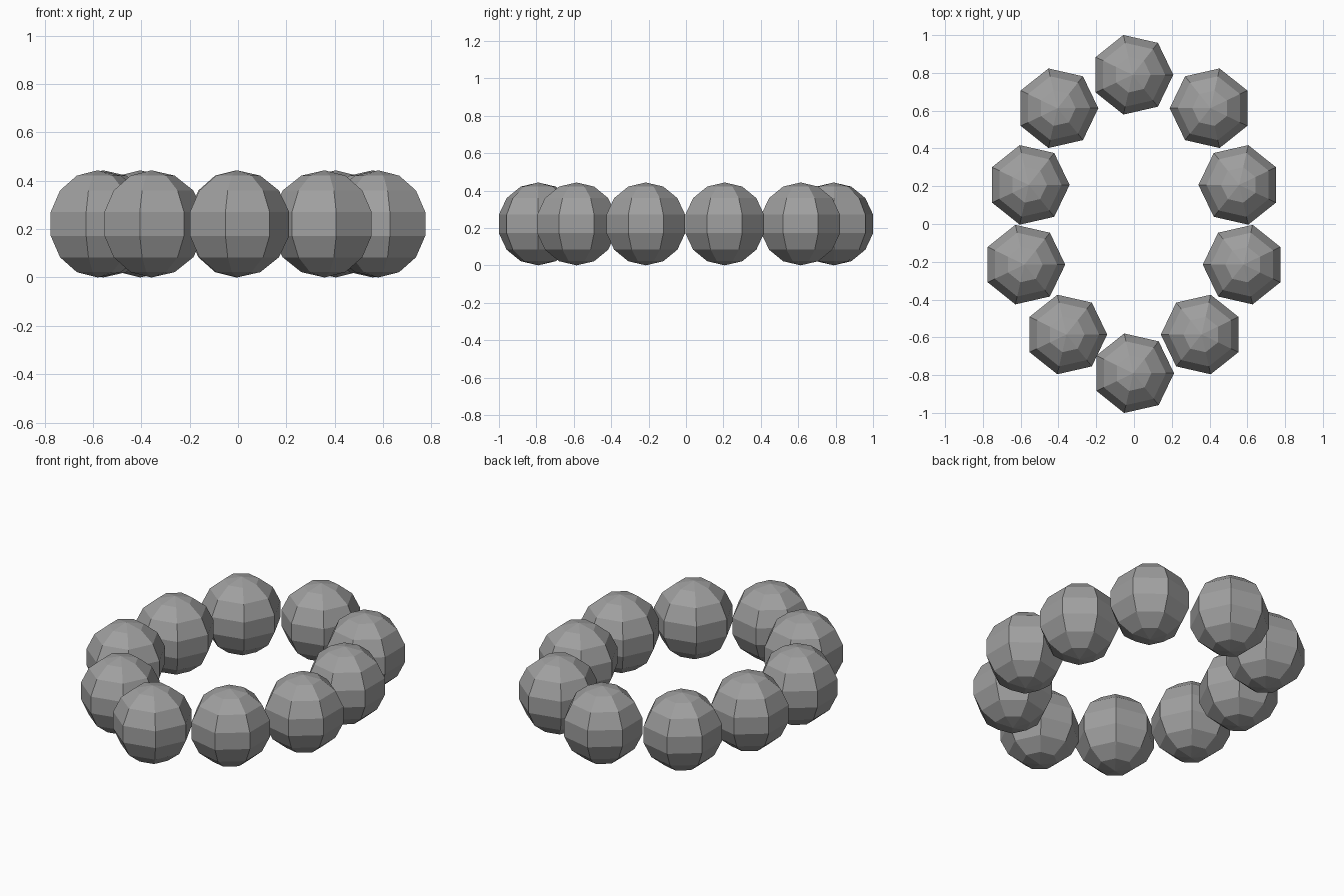
import bpy
import bmesh
import math
from mathutils import Matrix

cube = bpy.data.objects.get("Cube")
if cube:
    bpy.data.objects.remove(cube, do_unlink=True)

RADIUS = 0.2215
SIDES = 7

# Single grey material
grey = bpy.data.materials.new("mid_grey")
grey.use_nodes = True
colour = (0.35, 0.35, 0.35, 1)
grey.diffuse_color = colour
grey.node_tree.nodes["Principled BSDF"].inputs["Base Color"].default_value = colour

# Shared low-poly bead, with one column of corners turned to +x
bm = bmesh.new()
bmesh.ops.create_uvsphere(bm, u_segments=SIDES, v_segments=SIDES, radius=RADIUS)
corner = max(bm.verts, key=lambda v: v.co.xy.length).co
turn = Matrix.Rotation(-math.atan2(corner.y, corner.x), 4, "Z")
bmesh.ops.transform(bm, matrix=turn, verts=bm.verts)
bmesh.ops.recalc_face_normals(bm, faces=bm.faces)
bead_mesh = bpy.data.meshes.new("bead")
bm.to_mesh(bead_mesh)
bm.free()
bead_mesh.materials.append(grey)


def add_bead(name, x, y, angle=0):
    bead = bpy.data.objects.new(name, bead_mesh)
    bead.location = (x, y, RADIUS)
    bead.rotation_euler.z = angle
    bpy.context.collection.objects.link(bead)


# Beads at the two ends of the ring
add_bead("back_bead", -0.008, 0.79)
add_bead("front_bead", -0.004, -0.79)

# Side beads in pairs, each with a corner pointing inwards
side_places = [(0.405, 0.613), (0.557, 0.207), (0.58, -0.215), (0.358, -0.585)]
for i, (x, y) in enumerate(side_places, 1):
    add_bead(f"right_bead_{i}", -x, y)
    add_bead(f"left_bead_{i}", x, y, math.pi)
